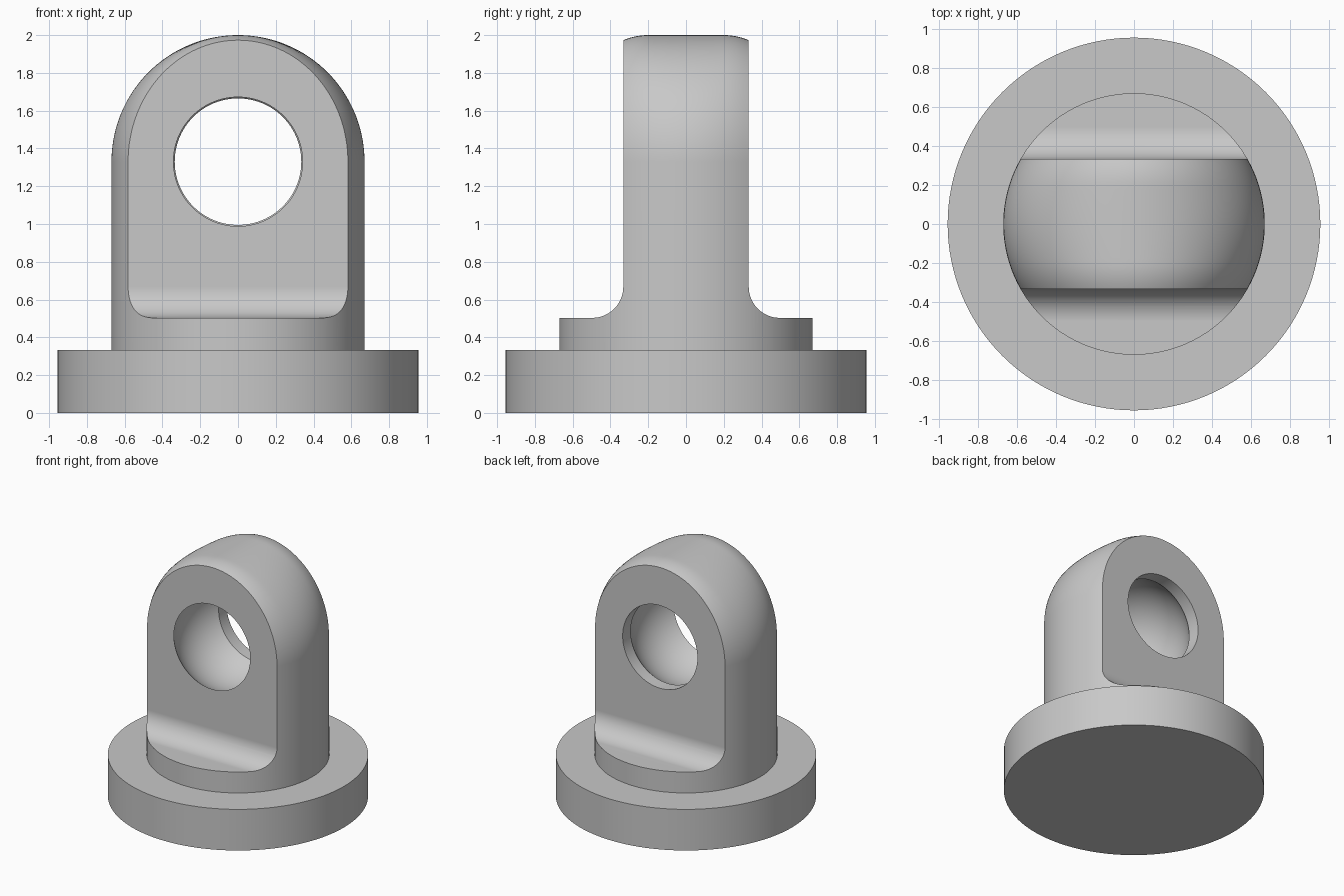
import bpy, bmesh
from math import sin, cos, pi, sqrt, radians
from mathutils import Matrix, Vector

cube = bpy.data.objects.get("Cube")
if cube:
    bpy.data.objects.remove(cube, do_unlink=True)

BASE_R, BASE_H = 0.955, 0.333
POST_R, HALF_T = 0.67, 0.332       # post radius, half thickness of the eye
EYE_Z, STEP_Z, FILLET = 1.33, 0.503, 0.165

grey = bpy.data.materials.new("plain grey")
grey.use_nodes = True
colour = (0.58, 0.58, 0.58, 1)
grey.diffuse_color = colour
grey.node_tree.nodes["Principled BSDF"].inputs["Base Color"].default_value = colour


def make_object(name, bm):
    bmesh.ops.recalc_face_normals(bm, faces=bm.faces)
    mesh = bpy.data.meshes.new(name)
    bm.to_mesh(mesh)
    bm.free()
    mesh.materials.append(grey)
    obj = bpy.data.objects.new(name, mesh)
    bpy.context.collection.objects.link(obj)
    return obj


def loft(name, rings):
    """Skin a row of equal closed rings and cap both ends."""
    bm = bmesh.new()
    rows = [[bm.verts.new(p) for p in ring] for ring in rings]
    for a, b in zip(rows, rows[1:]):
        for i in range(len(a)):
            bm.faces.new((a[i - 1], a[i], b[i], b[i - 1]))
    bm.faces.new(rows[0])
    bm.faces.new(rows[-1])
    return make_object(name, bm)


def combine(target, cutter, operation):
    mod = target.modifiers.new(operation.lower(), 'BOOLEAN')
    mod.object, mod.operation, mod.solver = cutter, operation, 'EXACT'
    bpy.context.view_layer.objects.active = target
    bpy.ops.object.modifier_apply(modifier=mod.name)
    bpy.data.objects.remove(cutter, do_unlink=True)


# Round base flange
bm = bmesh.new()
bmesh.ops.create_cone(bm, cap_ends=True, segments=128, radius1=BASE_R, radius2=BASE_R,
                      depth=BASE_H, matrix=Matrix.Translation((0, 0, BASE_H / 2)))
base = make_object("base_flange", bm)


# Round post with an arched top whose edges roll off gently
def arch(y):
    half = sqrt(POST_R ** 2 - y * y)
    over = min(max(abs(y) - 0.2, 0), 0.2)
    rise = POST_R - (0.34 - sqrt(0.34 ** 2 - over ** 2))
    ring = [Vector((half * cos(pi * i / 64), y, EYE_Z + rise * sin(pi * i / 64)))
            for i in range(65)]
    return ring + [Vector((-half, y, 0.2)), Vector((half, y, 0.2))]


post = loft("eye_post", [arch(POST_R * sin(radians(a))) for a in range(-89, 90, 2)])

# Trim the post to a flat-sided eye with filleted feet
side = [(HALF_T, 2.2)]
for i in range(17):
    t = pi / 2 * i / 16
    side.append((HALF_T + FILLET * (1 - cos(t)), STEP_Z + FILLET * (1 - sin(t))))
side += [(0.8, STEP_Z), (0.8, 0.1)]
outline = side + [(-y, z) for y, z in reversed(side)]
trim = loft("trim_helper", [[Vector((x, y, z)) for y, z in outline] for x in (-1, 1)])
combine(post, trim, 'INTERSECT')

# Ball socket: open at the front, short cylindrical lip at the back
LIP_R, LIP_Y, BALL_Y, BALL_R = 0.335, 0.23, -0.055, 0.44
end = -0.36
profile = [(sqrt(BALL_R ** 2 - (end - BALL_Y) ** 2), end)]
for i in range(33):
    y = -HALF_T + (LIP_Y + HALF_T) * i / 32
    profile.append((sqrt(BALL_R ** 2 - (y - BALL_Y) ** 2), y))
profile[-1] = (LIP_R, LIP_Y)
profile.append((LIP_R, 0.45))
socket = loft("socket_helper", [
    [Vector((r * cos(2 * pi * i / 96), y, EYE_Z + r * sin(2 * pi * i / 96)))
     for i in range(96)] for r, y in profile])
combine(post, socket, 'DIFFERENCE')

# Smooth shading with crisp edges
for obj in (base, post):
    bpy.ops.object.select_all(action='DESELECT')
    obj.select_set(True)
    bpy.context.view_layer.objects.active = obj
    bpy.ops.object.shade_smooth_by_angle(angle=radians(20))
    normals = obj.modifiers.new("even_normals", 'WEIGHTED_NORMAL')
    normals.keep_sharp = True
